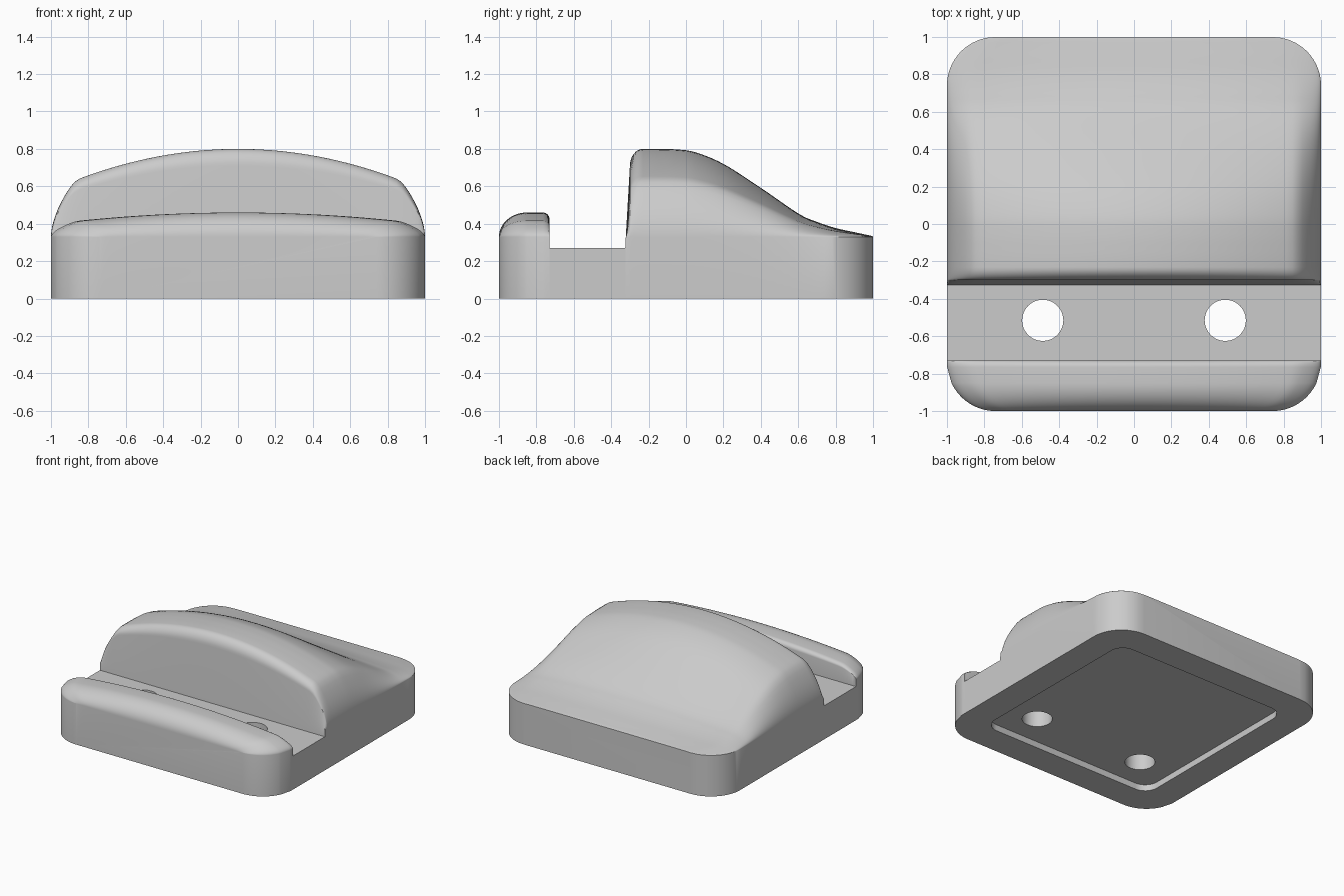
import bpy, bmesh, math

if "Cube" in bpy.data.objects:
    bpy.data.objects.remove(bpy.data.objects["Cube"])

RADIUS, RIM, FLOOR = 0.26, 0.33, 0.27
SLOT_FRONT, SLOT_BACK = -0.73, -0.325

grey = bpy.data.materials.new("plain grey")
grey.use_nodes = True
grey.diffuse_color = (0.6, 0.6, 0.6, 1)
grey.node_tree.nodes["Principled BSDF"].inputs["Base Color"].default_value = (0.6, 0.6, 0.6, 1)


def half_width(y):
    """Half width of the rounded square footprint."""
    d = max(0, abs(y) - (1 - RADIUS))
    return 1 - RADIUS + math.sqrt(max(0, RADIUS ** 2 - d ** 2))


def crown(u):
    """Crosswise arch: shallow dome blended into steep shoulders."""
    a, b, k = 1 - 0.47 * u * u, 2.07 * max(0, 1 - abs(u)) ** 0.57, 0.06
    h = max(k - abs(a - b), 0) / k
    return max(0, min(a, b) - h * h * k / 4)


def spline(points, steps):
    """Smooth curve through profile points."""
    p = [points[0]] + points + [points[-1]]
    out = []
    for i in range(1, len(p) - 2):
        for s in range(steps):
            t = s / steps
            out.append(tuple(0.5 * (2 * b + (c - a) * t + (2 * a - 5 * b + 4 * c - d) * t * t
                             + (3 * b - a - 3 * c + d) * t ** 3)
                       for a, b, c, d in zip(*p[i - 1:i + 3])))
    return out + [points[-1]]


# Stations along y: (y, rim height, crest height)
stations = []
for i in range(17):                                   # front lip
    a = math.pi / 2 * i / 16
    stations.append((-0.85 - 0.15 * math.cos(a), RIM, RIM + 0.13 * math.sin(a)))
for i in range(7):                                    # lip rear fillet
    a = math.pi / 2 * i / 6
    stations.append((SLOT_FRONT - 0.035 + 0.035 * math.sin(a), RIM, 0.425 + 0.035 * math.cos(a)))
stations += [(SLOT_FRONT, FLOOR, FLOOR), (SLOT_BACK, FLOOR, FLOOR), (-0.322, RIM, RIM)]
for i in range(9):                                    # back rest face and its fillet
    a = math.pi / 2 * i / 8
    stations.append((-0.23 - 0.07 * math.cos(a), RIM, 0.71 + 0.09 * math.sin(a)))
slope = [(-0.15, 0.8), (-0.05, 0.797), (0.05, 0.782), (0.2, 0.72), (0.4, 0.592),
         (0.6, 0.455), (0.7, 0.41), (0.8, 0.377), (0.9, 0.355), (0.97, 0.34)]
stations += [(y, RIM, c) for y, c in spline(slope, 5)]
stations += [(y, RIM, c) for y, c in ((0.985, 0.337), (0.995, 0.334), (1, 0.332))]

# Loft the body through its cross sections
COLUMNS = 56
bm = bmesh.new()
rings = []
for y, rim, crest in stations:
    w = half_width(y)
    ring = [bm.verts.new((-w, y, 0))]
    for j in range(COLUMNS + 1):
        u = math.sin(math.pi * (j / COLUMNS - 0.5))
        ring.append(bm.verts.new((w * u, y, rim + (crest - rim) * crown(u))))
    ring.append(bm.verts.new((w, y, 0)))
    rings.append(ring)
for r, s in zip(rings, rings[1:]):
    for j in range(len(r)):
        k = (j + 1) % len(r)
        bm.faces.new((r[j], r[k], s[k], s[j]))
bm.faces.new(rings[0])
bm.faces.new(rings[-1])
bmesh.ops.remove_doubles(bm, verts=bm.verts, dist=0.00002)
bmesh.ops.recalc_face_normals(bm, faces=bm.faces)
mesh = bpy.data.meshes.new("dock_body")
bm.to_mesh(mesh)
bm.free()
mesh.materials.append(grey)
body = bpy.data.objects.new("dock_body", mesh)
bpy.context.collection.objects.link(body)


def prism(name, outline, z0, z1):
    """Upright prism used as a cutter."""
    b = bmesh.new()
    face = b.faces.new([b.verts.new((x, y, z0)) for x, y in outline])
    top = bmesh.ops.extrude_face_region(b, geom=[face])["geom"]
    bmesh.ops.translate(b, vec=(0, 0, z1 - z0),
                        verts=[v for v in top if isinstance(v, bmesh.types.BMVert)])
    bmesh.ops.recalc_face_normals(b, faces=b.faces)
    me = bpy.data.meshes.new(name)
    b.to_mesh(me)
    b.free()
    me.materials.append(grey)
    ob = bpy.data.objects.new(name, me)
    ob.hide_render = True
    bpy.context.collection.objects.link(ob)
    return ob


def circle(cx, cy, r, n, start=0, sweep=math.tau):
    return [(cx + r * math.cos(start + sweep * i / n), cy + r * math.sin(start + sweep * i / n))
            for i in range(n + (sweep < math.tau))]


# Underside recess and the two through holes
recess = []
for q, (sx, sy) in enumerate(((1, 1), (-1, 1), (-1, -1), (1, -1))):
    recess += circle(sx * 0.66, sy * 0.66, 0.11, 8, q * math.pi / 2, math.pi / 2)
cutters = [prism("recess_cutter", recess, -0.1, 0.05)]
cutters += [prism("hole_cutter", circle(x, -0.515, 0.11, 48), -0.2, 0.6) for x in (-0.488, 0.488)]

bpy.context.view_layer.objects.active = body
body.select_set(True)
for cutter in cutters:
    mod = body.modifiers.new("cut", "BOOLEAN")
    mod.operation, mod.solver, mod.object = "DIFFERENCE", "EXACT", cutter
    bpy.ops.object.modifier_apply(modifier=mod.name)
    bpy.data.objects.remove(cutter)
bpy.ops.object.shade_smooth_by_angle(angle=math.radians(30))
